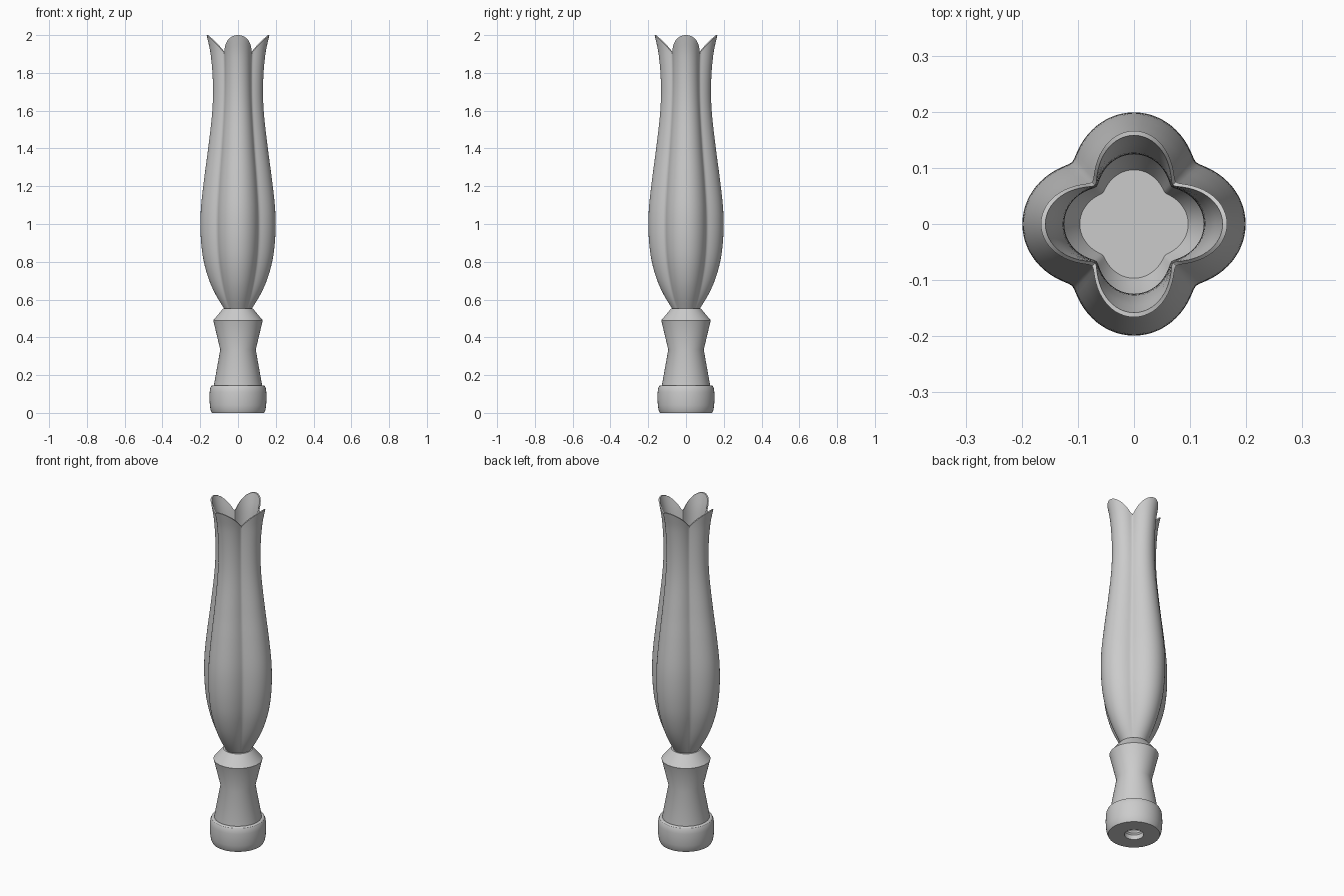
import bpy, bmesh, math

cube = bpy.data.objects.get("Cube")
if cube:
    bpy.data.objects.remove(cube, do_unlink=True)

grey = bpy.data.materials.new("plain_grey")
grey.use_nodes = True
grey.diffuse_color = (0.6, 0.6, 0.6, 1)
grey.node_tree.nodes["Principled BSDF"].inputs["Base Color"].default_value = (0.6, 0.6, 0.6, 1)


def finish(bm, name, angle):
    bmesh.ops.recalc_face_normals(bm, faces=bm.faces)
    mesh = bpy.data.meshes.new(name)
    bm.to_mesh(mesh)
    bm.free()
    mesh.materials.append(grey)
    obj = bpy.data.objects.new(name, mesh)
    bpy.context.collection.objects.link(obj)
    bpy.ops.object.select_all(action="DESELECT")
    obj.select_set(True)
    bpy.context.view_layer.objects.active = obj
    bpy.ops.object.shade_smooth_by_angle(angle=math.radians(angle))
    return obj


def loft(name, rows, sides, angle):
    """Skin a stack of rings; each row maps an angle to (radius, height)."""
    bm = bmesh.new()
    rings = []
    for row in rows:
        ring = []
        for i in range(sides):
            a = 2 * math.pi * i / sides
            r, z = row(a)
            ring.append(bm.verts.new((r * math.cos(a), r * math.sin(a), z)))
        rings.append(ring)
    for low, high in zip(rings, rings[1:]):
        for i in range(sides):
            j = (i + 1) % sides
            bm.faces.new((low[i], low[j], high[j], high[i]))
    bm.faces.new(rings[0])
    bm.faces.new(rings[-1])
    return finish(bm, name, angle)


def lathe(name, profile, sides=64):
    return loft(name, [lambda a, p=p: p for p in profile], sides, 25)


# Lobed vase: height, ridge radius, valley radius
PROFILE = [
    (0.55, 0.072, 0.066), (0.62, 0.115, 0.095), (0.70, 0.152, 0.120),
    (0.80, 0.181, 0.142), (0.90, 0.195, 0.153), (1.00, 0.199, 0.156),
    (1.10, 0.195, 0.153), (1.25, 0.178, 0.140), (1.40, 0.158, 0.124),
    (1.60, 0.136, 0.107), (1.75, 0.133, 0.102), (1.90, 0.145, 0.105),
    (2.00, 0.166, 0.116),
]
FLOOR, NOTCH, TIP = 0.55, 1.91, 2.0
WALL = 0.008


def smooth_value(z, column):
    """Cubic interpolation of one profile column at height z."""
    last = len(PROFILE) - 1
    k = 0
    while k < last - 1 and z > PROFILE[k + 1][0]:
        k += 1

    def slope(i):
        a, b = PROFILE[max(i - 1, 0)], PROFILE[min(i + 1, last)]
        return (b[column] - a[column]) / (b[0] - a[0])

    p, q = PROFILE[k], PROFILE[k + 1]
    h = q[0] - p[0]
    t = (z - p[0]) / h
    return ((1 + 2 * t) * (1 - t) ** 2 * p[column] + t * (1 - t) ** 2 * h * slope(k)
            + t * t * (3 - 2 * t) * q[column] + t * t * (t - 1) * h * slope(k + 1))


def lobe(a):
    """One on the four ridges, zero in the valleys between them."""
    soft = 0.08
    return (math.hypot(math.cos(2 * a), soft) - soft) / (math.hypot(1, soft) - soft)


def vase_row(t, inset):
    def row(a):
        w = lobe(a)
        z = FLOOR + t * (NOTCH + (TIP - NOTCH) * w - FLOOR)
        ridge, valley = smooth_value(z, 1), smooth_value(z, 2)
        return valley + (ridge - valley) * w - inset, z
    return row


STEPS = 56
outside = [vase_row(i / STEPS, 0) for i in range(STEPS + 1)]
inside = [vase_row(i / STEPS, WALL) for i in range(STEPS, 1, -1)]
loft("lobed_vase", outside + inside, 120, 40)

# Waisted stem: flared foot, collar and sloping shoulder
lathe("stem", [(0.127, 0.13), (0.127, 0.15), (0.094, 0.335),
               (0.131, 0.49), (0.079, 0.552)])

# Rounded base cap with a ridged socket opening underneath
socket = [(0.03, 0.13), (0.045, 0.13)]
for i in range(4):
    z = 0.11 - i * 0.025
    socket += [(0.045, z), (0.052, z - 0.008), (0.052, z - 0.014)]
socket += [(0.052, 0.0)]
cap = [(0.138, 0.0), (0.145, 0.015), (0.149, 0.04), (0.151, 0.075),
       (0.150, 0.11), (0.147, 0.132), (0.142, 0.142), (0.135, 0.146), (0.12, 0.146)]
lathe("base_cap", socket + cap)
